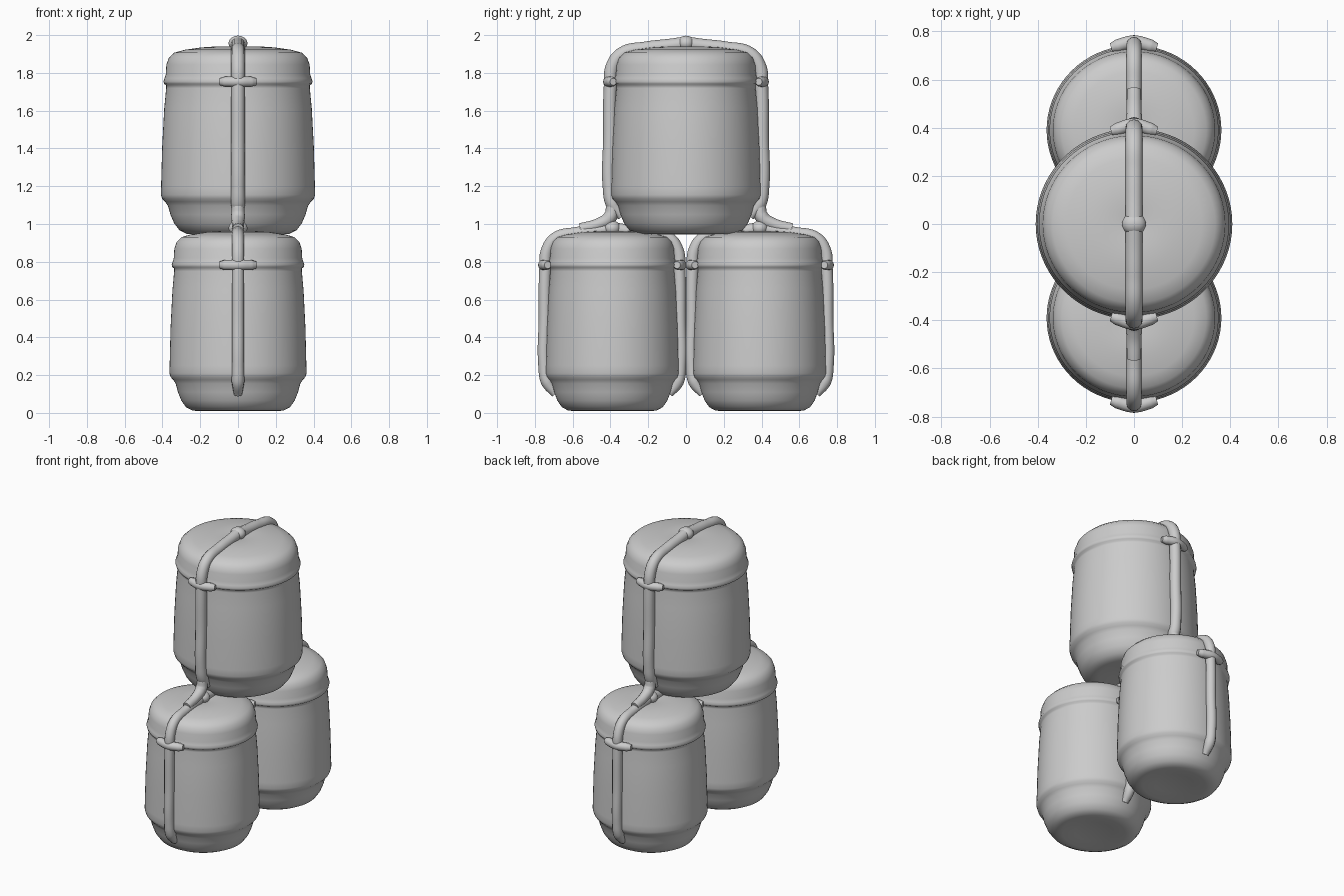
import bpy, bmesh, math
from mathutils import Vector

cube = bpy.data.objects.get("Cube")
if cube:
    bpy.data.objects.remove(cube, do_unlink=True)

clay = bpy.data.materials.new("matte_grey")
clay.use_nodes = True
GREY = (0.6, 0.6, 0.6, 1)
clay.diffuse_color = GREY
clay.node_tree.nodes["Principled BSDF"].inputs["Base Color"].default_value = GREY


def finish(obj, angle=60):
    obj.data.materials.append(clay)
    bpy.ops.object.select_all(action="DESELECT")
    obj.select_set(True)
    bpy.context.view_layer.objects.active = obj
    if obj.type == "CURVE":
        bpy.ops.object.convert(target="MESH")
    bpy.ops.object.shade_smooth_by_angle(angle=math.radians(angle))


def lathe(name, profile, y):
    """Revolve (radius, height) points around a vertical axis."""
    bm = bmesh.new()
    verts = [bm.verts.new((r, 0, z)) for r, z in profile]
    edges = [bm.edges.new(pair) for pair in zip(verts, verts[1:])]
    bmesh.ops.spin(bm, geom=verts + edges, axis=(0, 0, 1), cent=(0, 0, 0),
                   angle=math.tau, steps=72, use_duplicate=False)
    bmesh.ops.remove_doubles(bm, verts=bm.verts, dist=0.0005)
    bmesh.ops.recalc_face_normals(bm, faces=bm.faces)
    mesh = bpy.data.meshes.new(name)
    bm.to_mesh(mesh)
    bm.free()
    obj = bpy.data.objects.new(name, mesh)
    bpy.context.collection.objects.link(obj)
    obj.location.y = y
    obj.scale.y = 0.97
    finish(obj)


def tube(name, points, radius, y):
    """Round cord through points (x, y, z, thickness factor)."""
    curve = bpy.data.curves.new(name, "CURVE")
    curve.dimensions = "3D"
    curve.bevel_depth = radius
    curve.bevel_resolution = 4
    curve.resolution_u = 8
    curve.use_fill_caps = True
    spline = curve.splines.new("BEZIER")
    spline.bezier_points.add(len(points) - 1)
    for bp, (px, py, pz, t) in zip(spline.bezier_points, points):
        bp.co = (px, py, pz)
        bp.radius = t
        bp.handle_left_type = bp.handle_right_type = "AUTO"
    obj = bpy.data.objects.new(name, curve)
    bpy.context.collection.objects.link(obj)
    obj.location.y = y
    finish(obj)


def ball(name, location, scale):
    bpy.ops.mesh.primitive_uv_sphere_add(segments=24, ring_count=14, radius=1,
                                         location=location)
    obj = bpy.context.object
    obj.name = name
    obj.scale = scale
    finish(obj)


# Jar outline: base, shoulder step, tapering wall, rim band, domed lid
JAR = [(0, .03), (.12, .022), (.2, .01), (.24, .012), (.275, .03), (.3, .065),
       (.318, .11), (.33, .155), (.343, .175), (.357, .19), (.363, .21),
       (.362, .25), (.357, .45), (.347, .65), (.338, .75), (.338, .765),
       (.348, .772), (.351, .785), (.346, .8), (.34, .82), (.337, .87),
       (.325, .905), (.3, .93), (.25, .945), (.17, .957), (.1, .962),
       (.04, .955), (0, .95)]

# Strap run: foot, side, clasp, lid edge, centre
STRAP = [(.3, .1, .7), (.345, .165, 1.05), (.36, .25, 1), (.358, .5, 1),
         (.355, .76, 1), (.346, .86, 1), (.3, .925, 1), (.19, .952, 1),
         (.07, .967, 1), (0, .978, 1)]


def strapped_jar(label, y, base, k, kz, cord):
    lathe(label + "_jar", [(r * k, base + z * kz) for r, z in JAR], y)
    for side, word in ((-1, "front"), (1, "back")):
        run = [(0, side * r * k, base + z * kz, t) for r, z, t in STRAP]
        tube(f"{label}_{word}_strap", run, cord, y)
        # Clasp crossing the strap at the rim
        z, out = base + .783 * kz, side * .358 * k
        clasp = [(-.095, out * .955, z, .7), (-.07, out * .975, z, 1),
                 (0, out * 1.02, z, 1.05), (.07, out * .975, z, 1),
                 (.095, out * .955, z, .7)]
        tube(f"{label}_{word}_clasp", clasp, .027, y)
    # Knot on the lid
    ball(label + "_knot", (0, y, base + .978 * kz), (.05, .045, .04))


strapped_jar("lower_front", -.39, 0, 1, 1, .032)
strapped_jar("lower_back", .39, 0, 1, 1, .032)
strapped_jar("upper", 0, .935, 1.125, 1.045, .036)

# Ties linking the upper strap feet to the lower knots
for side, word in ((-1, "front"), (1, "back")):
    tie = [(0, side * .39, 1.1, 1), (0, side * .4, 1.04, 1.15),
           (0, side * .46, 1.0, 1), (0, side * .56, .975, .9)]
    tube(word + "_tie", tie, .032, 0)
